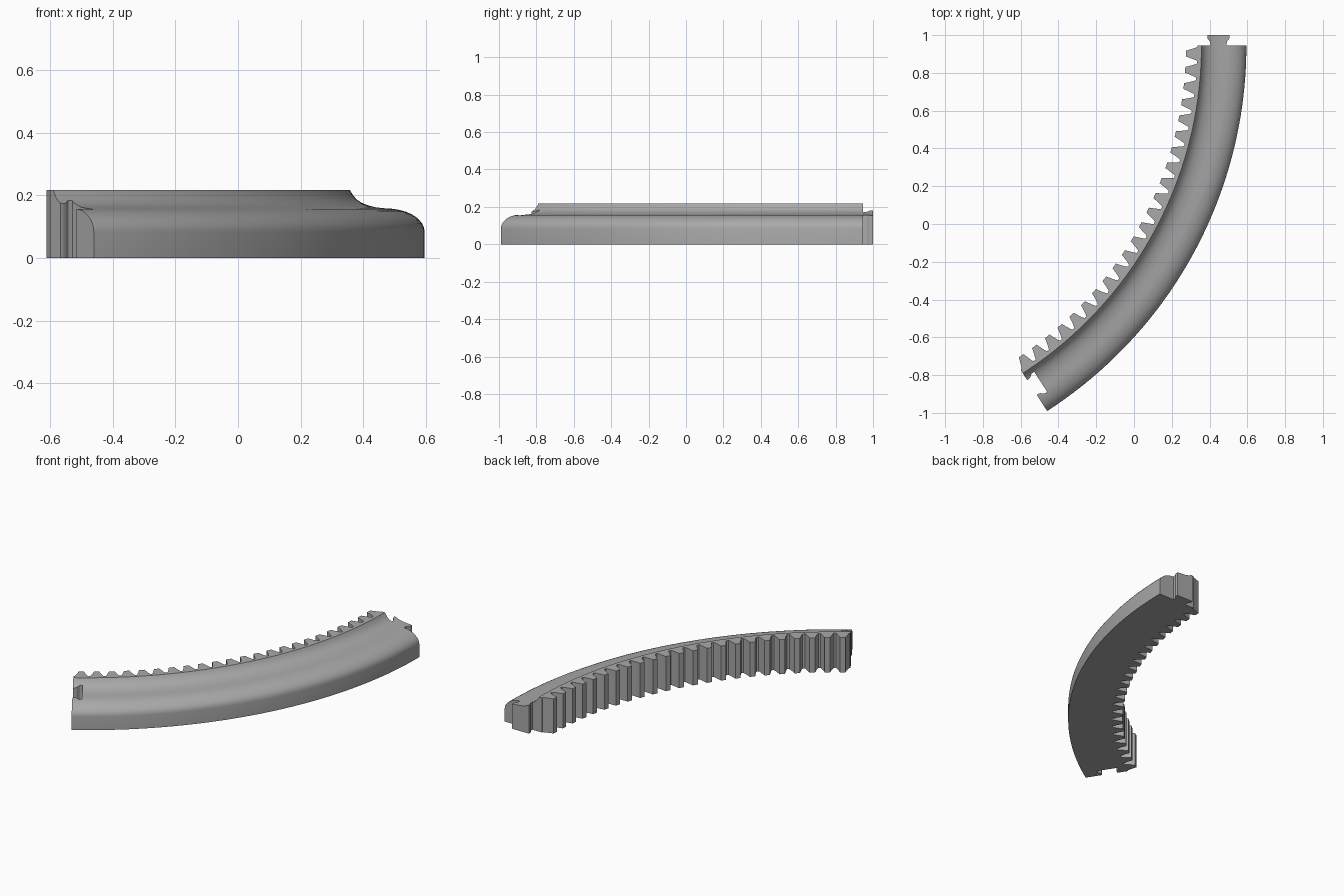
import bpy, bmesh, math
from mathutils import Matrix, Vector

if "Cube" in bpy.data.objects:
    bpy.data.objects.remove(bpy.data.objects["Cube"])

CENTRE = Vector((-1.707, 0.945, 0))
SPAN = math.radians(57.2)
TEETH = 23
PITCH = SPAN / TEETH
R_ROOT, R_TIP, R_RIM, R_OUT = 2.043, 1.982, 2.064, 2.302
Z_TOP, Z_SHOULDER = 0.217, 0.084

grey = bpy.data.materials.new("mid_grey")
grey.use_nodes = True
grey.diffuse_color = (0.4, 0.4, 0.4, 1)
grey.node_tree.nodes["Principled BSDF"].inputs["Base Color"].default_value = (0.4, 0.4, 0.4, 1)


def make_object(name, bm):
    bmesh.ops.recalc_face_normals(bm, faces=bm.faces)
    mesh = bpy.data.meshes.new(name)
    bm.to_mesh(mesh)
    bm.free()
    mesh.materials.append(grey)
    obj = bpy.data.objects.new(name, mesh)
    bpy.context.collection.objects.link(obj)
    return obj


# Moulded upper surface: a hollow cove running into a rounded shoulder
def upper_profile():
    points = [(R_RIM, Z_TOP), (2.072, 0.203), (2.084, 0.188), (2.102, 0.176),
              (2.122, 0.168), (2.145, 0.162), (2.17, 0.159)]
    steps = 9
    for i in range(1, steps + 1):
        a = math.pi / 2 * i / steps
        points.append((2.18 + (R_OUT - 2.18) * math.sin(a),
                       Z_SHOULDER + (0.158 - Z_SHOULDER) * math.cos(a)))
    return points


# Sweep the cross-section; each section is an (angle, inner radius) pair
def sweep(name, sections):
    bm = bmesh.new()
    rings = []
    for angle, inner in sections:
        outline = [(inner, 0), (inner, Z_TOP)] + upper_profile() + [(R_OUT, 0), (R_RIM, 0)]
        rings.append([bm.verts.new(CENTRE + Vector((r * math.cos(angle), r * math.sin(angle), z)))
                      for r, z in outline])
    for a, b in zip(rings, rings[1:]):
        for i in range(len(a)):
            j = (i + 1) % len(a)
            bm.faces.new((a[i], a[j], b[j], b[i]))
    bm.faces.new(rings[0])
    bm.faces.new(rings[-1])
    return make_object(name, bm)


# Dovetail plan, extruded through the full height and turned about the centre
def dovetail(name, grow, angle, start):
    half = [(0.043, start), (0.043, 0.010), (0.046, 0.022), (0.055, 0.032),
            (0.059, 0.040), (0.058, 0.055)]
    plan = half + [(-x, y) for x, y in reversed(half)]
    bm = bmesh.new()
    middle = 0.447 - CENTRE.x
    low = [bm.verts.new((middle + x * grow, y, -0.1)) for x, y in plan]
    face = bm.faces.new(low)
    new = bmesh.ops.extrude_face_region(bm, geom=[face])["geom"]
    bmesh.ops.translate(bm, vec=(0, 0, 0.5),
                        verts=[g for g in new if isinstance(g, bmesh.types.BMVert)])
    bm.transform(Matrix.Translation(CENTRE) @ Matrix.Rotation(angle, 4, "Z"))
    return make_object(name, bm)


def apply_boolean(target, cutter, operation):
    mod = target.modifiers.new("cut", "BOOLEAN")
    mod.operation, mod.object, mod.solver = operation, cutter, "EXACT"
    bpy.context.view_layer.objects.active = target
    bpy.ops.object.modifier_apply(modifier=mod.name)
    bpy.data.objects.remove(cutter)


# Toothed ring segment: (fraction of pitch, fraction of tooth height)
flank = [(0.07, 0), (0.13, 0.16), (0.21, 0.5), (0.28, 0.8), (0.32, 1)]
tooth = flank + [(1 - f, h) for f, h in reversed(flank)]
sections = [(0, R_ROOT)]
for n in range(TEETH):
    for f, h in tooth:
        sections.append((-(n + f) * PITCH, R_ROOT + (R_TIP - R_ROOT) * h))
sections.append((-SPAN, R_ROOT))
segment = sweep("gear_segment", sections)

# Socket in the front end
apply_boolean(segment, dovetail("socket_cutter", 1.08, -SPAN, -0.02), "DIFFERENCE")

# Matching tab on the back end, carrying on the moulded top
tab = sweep("joining_tab", [(math.radians(d / 2), R_RIM) for d in range(0, 6)])
apply_boolean(tab, dovetail("tab_cutter", 1, 0, -0.02), "INTERSECT")

for obj in (segment, tab):
    bpy.ops.object.select_all(action="DESELECT")
    obj.select_set(True)
    bpy.context.view_layer.objects.active = obj
    bpy.ops.object.shade_smooth_by_angle(angle=math.radians(25))
